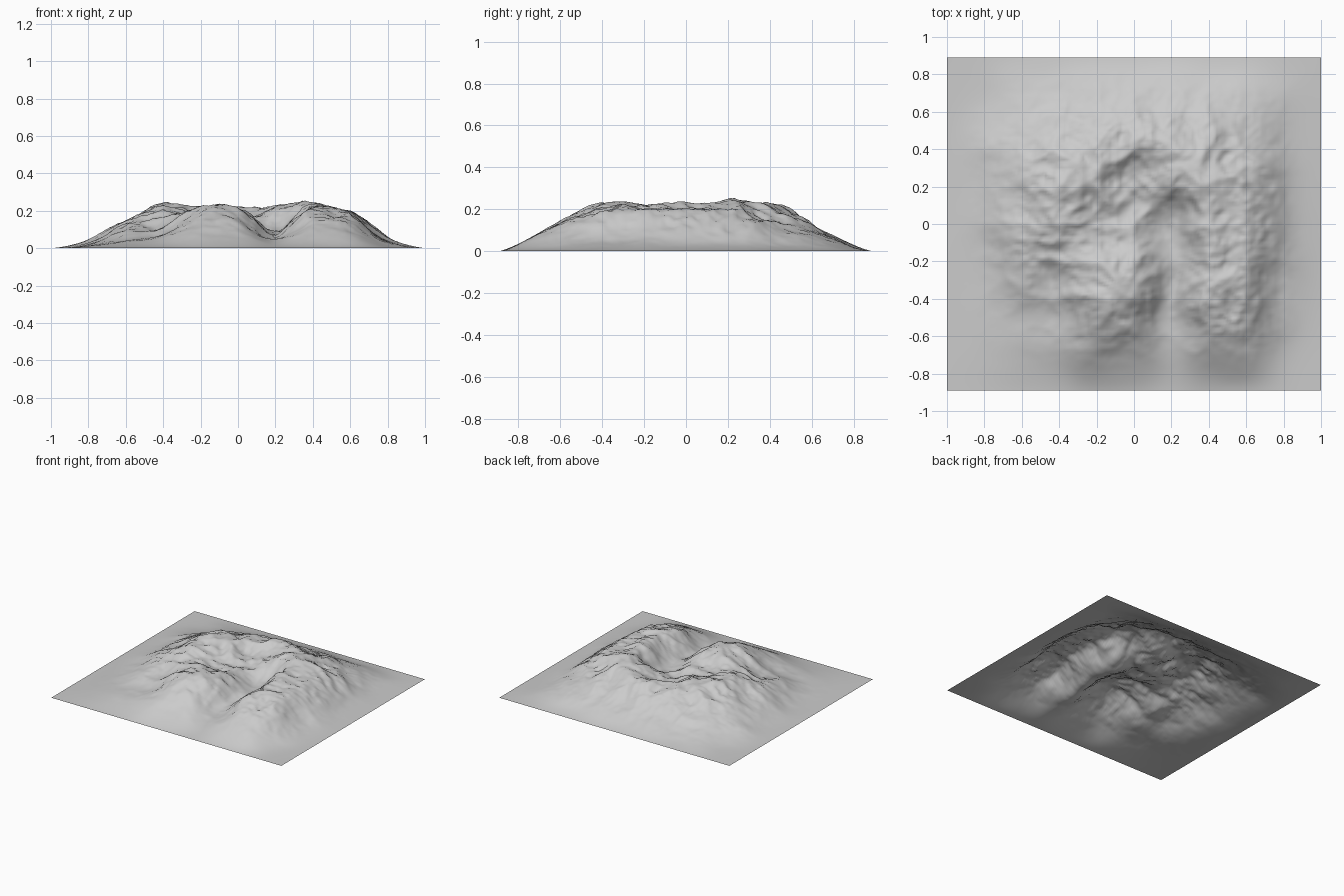
import bpy, bmesh, math
from mathutils import Vector, noise

if "Cube" in bpy.data.objects:
    bpy.data.objects.remove(bpy.data.objects["Cube"])

HX, HY = 1.0, 0.89          # half sizes of the sheet
NX, NY = 140, 124           # mesh cells

# Coarse relief in hundredths of a unit: rows front to back, columns left to right
RELIEF = [
    [1, 3, 5.5, 11.5, 9, 3.5, 10, 8.5, 1.5],
    [1.5, 5, 8, 20.5, 18, 6, 19, 16, 4],
    [2.5, 11, 13.5, 21, 20, 8, 20, 17.5, 5],
    [4, 13, 21, 15, 15, 9, 22, 18, 5],
    [4, 13, 23.5, 20, 14, 20, 24.5, 17, 4.5],
    [3, 9, 16, 18.5, 21, 21, 18, 12, 3],
    [1, 4, 6, 7.5, 8, 8.5, 7, 5, 1.5],
]
ROWS, COLS = len(RELIEF) + 1, len(RELIEF[0]) + 1


def control(i, j):
    if 0 < i < COLS and 0 < j < ROWS:
        return RELIEF[j - 1][i - 1] / 100
    return 0.0


def spline(a, b, c, d, t):
    return b + 0.5 * t * (c - a + t * (2*a - 5*b + 4*c - d + t * (3*(b - c) + d - a)))


def relief(x, y):
    u = (x / HX + 1) / 2 * COLS
    v = (y / HY + 1) / 2 * ROWS
    i, j = math.floor(u), math.floor(v)
    rows = [spline(*[control(i + k, j + m) for k in (-1, 0, 1, 2)], u - i)
            for m in (-1, 0, 1, 2)]
    return spline(*rows, v - j)


def height(x, y):
    # Bend the coarse relief a little, then add rocky ridges on high ground
    p = Vector((x, y, 0.0))
    wx = noise.noise(p * 3.5 + Vector((4, 1, 7)))
    wy = noise.noise(p * 3.5 + Vector((9, 5, 2)))
    edge = max(0.0, min(1.0, (1 - abs(x) / HX) * 5, (1 - abs(y) / HY) * 5))
    h = max(0.0, relief(x + 0.05 * wx * edge, y + 0.05 * wy * edge))
    rough, amp, freq = 0.0, 0.026, 5.0
    for octave in range(4):
        q = Vector((x + 0.03 * wx, y + 0.03 * wy, 0)) * freq
        n = noise.noise(q + Vector((octave * 3.1, 0, 11)))
        rough += amp * (0.55 - 2 * abs(n))
        amp, freq = amp * 0.5, freq * 2.1
    mask = min(1.0, h / 0.16) ** 1.3 * edge
    mask *= 0.35 + 0.65 * min(1.0, max(0.0, (y + 0.75) / 0.3))   # smoother front foot
    z = h + rough * mask
    if z > 0.22:                       # soften the summits
        z = 0.22 + (z - 0.22) * 0.7
    return max(0.0, z)


# Mountain sheet: a grid raised into ridges, a bowl and ravines
bm = bmesh.new()
grid = [[bm.verts.new((x, y, height(x, y)))
         for x in (HX * (2 * i / NX - 1) for i in range(NX + 1))]
        for y in (HY * (2 * j / NY - 1) for j in range(NY + 1))]
for a, b in zip(grid, grid[1:]):
    for i in range(NX):
        bm.faces.new((a[i], a[i + 1], b[i + 1], b[i]))
mesh = bpy.data.meshes.new("mountain_terrain")
bm.to_mesh(mesh)
bm.free()
mesh.shade_smooth()
terrain = bpy.data.objects.new("mountain_terrain", mesh)
bpy.context.collection.objects.link(terrain)
